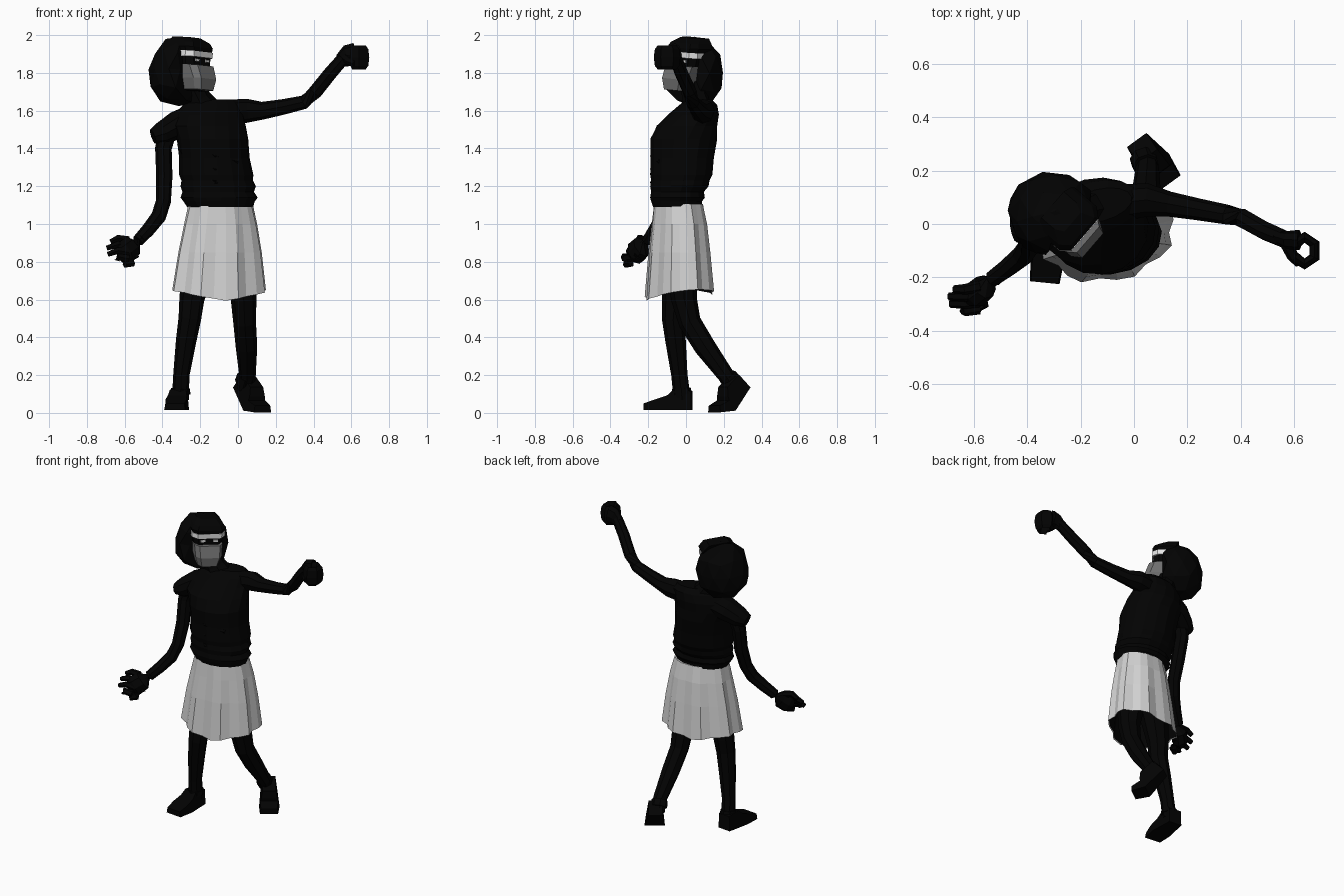
import bpy, bmesh, math
from mathutils import Vector, Matrix

if "Cube" in bpy.data.objects:
    bpy.data.objects.remove(bpy.data.objects["Cube"])


def material(name, rgb):
    m = bpy.data.materials.new(name)
    m.use_nodes = True
    m.diffuse_color = (*rgb, 1)
    m.node_tree.nodes["Principled BSDF"].inputs["Base Color"].default_value = (*rgb, 1)
    return m


BLACK = material("near black", (.0008, .0008, .0008))
CLOTH = material("light grey cloth", (.64, .64, .64))
MASK = material("mid grey", (.16, .16, .16))
WHITE = material("white", (.8, .8, .8))


def finish(name, bm, *mats, matrix=None):
    if matrix:
        bm.transform(matrix)
    bmesh.ops.recalc_face_normals(bm, faces=bm.faces)
    me = bpy.data.meshes.new(name)
    bm.to_mesh(me)
    bm.free()
    for m in mats:
        me.materials.append(m)
    ob = bpy.data.objects.new(name, me)
    bpy.context.collection.objects.link(ob)


def bridge(bm, rings):
    """Skin a list of point rings, cap both ends and return the last cap."""
    rows = [[bm.verts.new(p) for p in r] for r in rings]
    n = len(rows[0])
    for a, b in zip(rows, rows[1:]):
        for i in range(n):
            j = (i + 1) % n
            bm.faces.new((a[i], a[j], b[j], b[i]))
    bm.faces.new(rows[0])
    return bm.faces.new(rows[-1])


def tube(name, path, sides=8, flat=1.0):
    """Tapered limb through (x, y, z, radius) points."""
    pts = [Vector(p[:3]) for p in path]
    rings = []
    for i, p in enumerate(pts):
        d = (pts[min(i + 1, len(pts) - 1)] - pts[max(i - 1, 0)]).normalized()
        ref = Vector((0, 1, 0)) if abs(d.z) > .6 else Vector((0, 0, 1))
        u = d.cross(ref).normalized()
        v = d.cross(u)
        rings.append([p + path[i][3] * (u * math.cos(a) * flat + v * math.sin(a))
                      for a in (math.tau * k / sides for k in range(sides))])
    bm = bmesh.new()
    bridge(bm, rings)
    finish(name, bm, BLACK)


def oval(x, y, z, rx, ry, yaw=.08, n=16):
    rot = Matrix.Rotation(yaw, 3, 'Z')
    return [Vector((x, y, z)) + rot @ Vector((rx * math.cos(math.tau * k / n),
            ry * math.sin(math.tau * k / n), 0)) for k in range(n)]


def loft(name, ovals):
    bm = bmesh.new()
    bridge(bm, [oval(*o) for o in ovals])
    finish(name, bm, BLACK)


# Shirt, with rolled folds near the waist
loft("shirt", [
    (-.095, -.045, 1.09, .175, .13), (-.10, -.05, 1.12, .19, .135),
    (-.10, -.045, 1.14, .205, .145), (-.105, -.045, 1.17, .19, .14),
    (-.105, -.035, 1.20, .20, .155), (-.11, -.03, 1.23, .19, .155),
    (-.115, -.025, 1.26, .197, .165), (-.125, -.02, 1.35, .187, .168),
    (-.135, -.012, 1.45, .19, .178, .1), (-.155, .005, 1.52, .20, .16, .2),
    (-.155, .04, 1.58, .187, .13, .25), (-.135, .065, 1.63, .16, .095, .25),
    (-.13, .07, 1.66, .125, .06, .25)])
loft("belt", [(-.095, -.045, 1.09, .175, .127), (-.095, -.045, 1.13, .18, .13)])

# Draped sleeve and folds across the chest
tube("sleeve", [(-.19, .05, 1.58, .075), (-.32, .015, 1.525, .075), (-.40, -.01, 1.48, .062),
                (-.45, -.02, 1.463, .04)], 10, 1.25)
for i, drop in enumerate((0, .07, .14)):
    tube(f"chest_fold_{i + 1}", [(-.31, -.05, 1.47 - drop / 3, .015),
         (-.24, -.13, 1.43 - drop, .018), (-.12, -.175, 1.36 - drop, .016),
         (.0, -.14, 1.33 - drop, .012)], 5)


# Pleated skirt, open below, with a dark lining
def hem_ring(x, y, z, rx, ry, pleat, wave):
    ring = []
    for k, p in enumerate(oval(x, y, z, rx, ry, .2, 24)):
        s = 1 + pleat * (0, .6, -1)[k % 3]
        a = math.tau * k / 24
        p.x, p.y = x + (p.x - x) * s, y + (p.y - y) * s
        p.z += wave * (abs(math.cos(a)) + .4 * math.sin(a))
        ring.append(p)
    return ring


bm = bmesh.new()
lining = bridge(bm, [
    hem_ring(-.092, -.04, 1.105, .174, .13, .015, 0),
    hem_ring(-.092, -.035, 1.0, .197, .145, .045, 0),
    hem_ring(-.095, -.035, .85, .225, .16, .06, 0),
    hem_ring(-.10, -.035, .61, .253, .178, .07, .04),
    hem_ring(-.10, -.035, .614, .246, .171, .07, .04),
    hem_ring(-.095, -.035, .9, .2, .14, .05, 0)])
for edge in lining.edges:
    for face in edge.link_faces:
        face.material_index = 1
finish("skirt", bm, CLOTH, BLACK)

# Legs
tube("front_leg", [(-.17, -.045, .92, .1), (-.215, -.055, .75, .085), (-.245, -.06, .6, .066),
                   (-.255, -.068, .5, .06), (-.275, -.055, .38, .054), (-.30, -.035, .2, .043),
                   (-.305, -.02, .07, .045)])
tube("back_leg", [(-.02, -.025, .92, .095), (.01, -.02, .75, .085), (.03, -.01, .6, .068),
                  (.035, .02, .48, .06), (.045, .1, .35, .057), (.05, .21, .2, .044),
                  (.035, .255, .13, .043)])


def foot(name, *points):
    """Shoe swept across its width, bending at the ball between heel and toe."""
    heel, ball, toe = (Vector(p) for p in points)
    side = (toe - heel).cross(Vector((0, 0, 1))).normalized()
    heel_up = side.cross(ball - heel).normalized()
    profile = [(0, 0, .045), (.6, 0, .064), (1, 0, .056), (1, .035, .05), (.75, .057, .056),
               (.5, .078, .05), (.36, .11, .042), (0, .1, .042)]
    rings = []
    for s in (-1, 1):
        ring = []
        for f, h, w in profile:
            base = heel.lerp(ball, f / .6) if f < .6 else ball.lerp(toe, (f - .6) / .4)
            up = heel_up if f < .6 else Vector((0, 0, 1))
            ring.append(base + up * h + side * w * s)
        rings.append(ring)
    bm = bmesh.new()
    bridge(bm, rings)
    finish(name, bm, BLACK)


foot("front_foot", (-.31, .03, .015), (-.323, -.12, .015), (-.335, -.22, .015))
foot("back_foot", (.01, .315, .135), (.08, .225, .012), (.13, .15, .003))
tube("front_ankle_strap", [(-.304, -.025, .13, .05), (-.305, -.022, .10, .053)])
tube("back_ankle_strap", [(.045, .22, .195, .05), (.035, .245, .16, .053)])

# Arms
tube("raised_arm", [(-.05, .08, 1.59, .068), (.05, .09, 1.60, .063), (.13, .075, 1.60, .047),
                    (.24, .055, 1.62, .041), (.35, .035, 1.645, .037), (.41, .02, 1.70, .037),
                    (.49, -.025, 1.80, .036), (.56, -.055, 1.88, .034)])
tube("lowered_arm", [(-.37, 0, 1.5, .05), (-.395, -.01, 1.4, .044), (-.39, -.04, 1.25, .043),
                     (-.395, -.085, 1.12, .04), (-.42, -.12, 1.04, .04),
                     (-.475, -.165, .97, .036), (-.53, -.205, .91, .032)])

# Raised hand: fingers held together and curled into a ring
tube("raised_palm", [(.54, -.05, 1.865, .036), (.58, -.06, 1.89, .058), (.62, -.06, 1.895, .064)],
     8, .6)
arc = [math.radians(a) for a in (150, 90, 30, -30, -90, -150)]
tube("raised_fingers", [(.64 + .042 * math.cos(a), -.10 + .05 * math.sin(a), 1.882, .063)
                        for a in arc], 8, .33)
tube("raised_thumb", [(.57, -.07, 1.88, .024), (.595, -.12, 1.86, .022), (.62, -.15, 1.85, .016)], 6)

# Lowered hand: open, relaxed fingers
tube("lowered_palm", [(-.52, -.20, .92, .034), (-.56, -.235, .88, .064),
                      (-.595, -.265, .85, .068), (-.625, -.28, .84, .045)], 8, .75)
for i in range(4):
    y, z = -.235 - .027 * i, .915 - .033 * i
    reach = (.675, .695, .69, .64)[i]
    tube(f"lowered_finger_{i + 1}", [(-.58, y, z, .023), (-.635, y - .01, z + .01, .02),
                                     (-reach, y - .01, z - .01, .015)], 6)
tube("lowered_thumb", [(-.55, -.255, .835, .028), (-.565, -.295, .795, .025),
                       (-.60, -.32, .785, .018)], 6)

# Head, turned towards the raised arm
tube("neck", [(-.17, .06, 1.60, .085), (-.21, .05, 1.66, .07), (-.26, .04, 1.76, .07)])
HEAD = (Matrix.Translation((-.305, .037, 1.81)) @ Matrix.Rotation(.86, 4, 'Z')
        @ Matrix.Rotation(.08, 4, 'Y'))
FACE = HEAD @ Matrix.Translation((.012, -.016, 0))

# Full hair, fuller towards the nape and cut flat around the face
bm = bmesh.new()
bmesh.ops.create_icosphere(bm, subdivisions=2, radius=1)
for i, v in enumerate(bm.verts):
    bump = (1.0, 1.04, .98)[i % 3]
    fuller = 1 + .22 * max(0, -v.co.z)
    v.co = Vector((v.co.x * .163 * fuller, v.co.y * .163 * fuller, v.co.z * .186)) * bump
    v.co.y = max(v.co.y, -.13 if v.co.z > .1 else -.08)
finish("hair", bm, BLACK, matrix=HEAD)


def block(name, rings, mat):
    """Stack of chamfered slabs (half width, front, back, height) on the face."""
    bm = bmesh.new()
    bridge(bm, [[(-w * .72, f, z), (w * .72, f, z), (w, f + .035, z), (w, b, z), (-w, b, z),
                 (-w, f + .035, z)] for w, f, b, z in rings])
    finish(name, bm, mat, matrix=FACE)


block("face", [(.05, -.12, .0, -.105), (.08, -.125, .0, -.02), (.095, -.12, .0, .06),
               (.095, -.12, .0, .13)], BLACK)
block("mouth_mask", [(.065, -.17, -.05, -.10), (.084, -.175, -.05, -.04),
                     (.09, -.147, -.05, .03)], MASK)
block("brow_band", [(.106, -.128, -.04, .073), (.106, -.128, -.04, .103)], WHITE)
block("fringe", [(.1, -.125, 0, .10), (.108, -.125, .02, .125), (.095, -.112, .03, .15),
                 (.065, -.06, .04, .178)], BLACK)
for side, x in (("right", -.04), ("left", .04)):
    bm = bmesh.new()
    bmesh.ops.create_cube(bm, size=1, matrix=Matrix.Translation((x, -.122, .056))
                          @ Matrix.Diagonal((.03, .009, .014, 1)))
    finish(side + "_eye", bm, WHITE, matrix=FACE)
